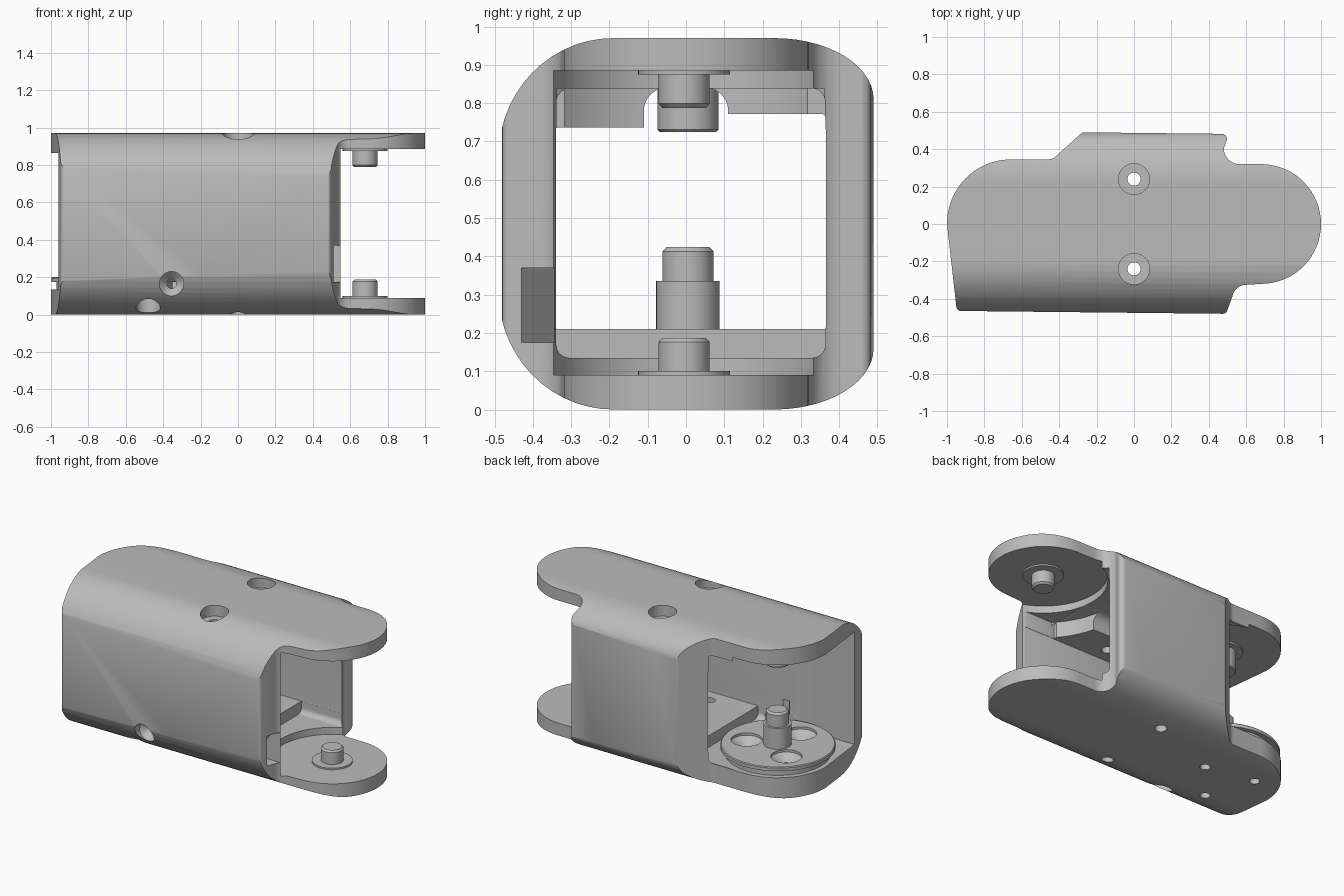
import bpy, bmesh, math
from mathutils import Matrix

cube = bpy.data.objects.get("Cube")
if cube:
    bpy.data.objects.remove(cube, do_unlink=True)

grey = bpy.data.materials.new("plain_grey")
grey.use_nodes = True
GREY = (0.5, 0.5, 0.5, 1)
grey.diffuse_color = GREY
grey.node_tree.nodes["Principled BSDF"].inputs["Base Color"].default_value = GREY


def make(name, verts, faces):
    mesh = bpy.data.meshes.new(name)
    mesh.from_pydata(verts, [], faces)
    bm = bmesh.new()
    bm.from_mesh(mesh)
    bmesh.ops.recalc_face_normals(bm, faces=bm.faces)
    bm.to_mesh(mesh)
    bm.free()
    mesh.materials.append(grey)
    ob = bpy.data.objects.new(name, mesh)
    bpy.context.collection.objects.link(ob)
    return ob


def prism(name, pts, axis, a, b):
    """Extrude a flat outline along x (points are y, z), y (x, z) or z (x, y)."""
    place = {"x": lambda p, t: (t, p[0], p[1]),
             "y": lambda p, t: (p[0], t, p[1]),
             "z": lambda p, t: (p[0], p[1], t)}[axis]
    n = len(pts)
    verts = [place(p, t) for t in (a, b) for p in pts]
    sides = [(i, (i + 1) % n, (i + 1) % n + n, i + n) for i in range(n)]
    return make(name, verts, sides + [tuple(range(n)), tuple(range(n, 2 * n))])


def lathe(name, profile, x, y, z=0, seg=48):
    """Closed solid turned about a vertical axis from (radius, height) points."""
    verts = [(x + r * math.cos(i * math.tau / seg), y + r * math.sin(i * math.tau / seg), z + h)
             for r, h in profile for i in range(seg)]
    faces = [(k * seg + i, k * seg + (i + 1) % seg, (k + 1) * seg + (i + 1) % seg, (k + 1) * seg + i)
             for k in range(len(profile) - 1) for i in range(seg)]
    last = (len(profile) - 1) * seg
    return make(name, verts, faces + [tuple(range(seg)), tuple(range(last, last + seg))])


def arc(cx, cy, rx, ry, start, end, n=14):
    angles = [math.radians(start + (end - start) * i / n) for i in range(n + 1)]
    return [(cx + rx * math.cos(t), cy + ry * math.sin(t)) for t in angles]


def rounded(y0, y1, z0, z1, r, s=None):
    """Rounded box section; r = radii on the low side, s = radii on the high side."""
    (ra, rb), (sa, sb) = r, s or r
    return (arc(y1 - sa, z1 - sb, sa, sb, 0, 90) + arc(y0 + ra, z1 - rb, ra, rb, 90, 180)
            + arc(y0 + ra, z0 + rb, ra, rb, 180, 270) + arc(y1 - sa, z0 + sb, sa, sb, 270, 360))


def boolean(ob, tool, operation="DIFFERENCE"):
    mod = ob.modifiers.new("cut", "BOOLEAN")
    mod.operation, mod.solver, mod.object = operation, "EXACT", tool
    tool.hide_render = True
    deps = bpy.context.evaluated_depsgraph_get()
    mesh = bpy.data.meshes.new_from_object(ob.evaluated_get(deps))
    ob.modifiers.remove(mod)
    ob.data = mesh
    bpy.data.objects.remove(tool, do_unlink=True)


RX, LX = 0.68, -0.66      # hinge axes at the two ends
parts = []

# Outer sleeve trimmed to the plan outline with a lug at each end
body = prism("sleeve_body", rounded(-0.49, 0.49, 0, 0.97, (0.3, 0.31), (0.26, 0.16)), "x", -1.1, 1.1)
outline = (arc(LX, 0, 0.34, 0.345, 180, 90, 20)
           + arc(-0.46, 0.405, 0.06, 0.06, 270, 315, 5)
           + arc(-0.265, 0.46, 0.03, 0.03, 135, 90, 4)
           + arc(0.47, 0.455, 0.027, 0.027, 90, -25, 6)
           + arc(0.565, 0.405, 0.085, 0.085, 180, 270, 10)
           + arc(RX, 0, 0.32, 0.32, 90, -90, 32)
           + arc(0.6, -0.4, 0.075, 0.075, 90, 170, 8)
           + arc(0.475, -0.455, 0.025, 0.025, -10, -90, 5)
           + arc(-0.925, -0.44, 0.025, 0.025, 270, 190, 5))
boolean(body, prism("plan_trim", outline, "z", -0.2, 1.2), "INTERSECT")

# Through opening, end pockets and ceiling relief
FILLET = (0.035, 0.035)
boolean(body, prism("opening", rounded(-0.34, 0.365, 0.21, 0.737, (0.004, 0.004)), "x", -1.2, 1.2))
boolean(body, prism("rear_relief", rounded(0.0, 0.364, 0.5, 0.772, (0.01, 0.01)), "x", -1.2, 1.2))
boolean(body, prism("cable_channel", rounded(-0.11, 0.11, 0.6, 0.84, (0.06, 0.06)), "x", -1.2, 1.2))
for x0, x1 in ((0.2, 1.2), (-1.2, -0.28)):
    boolean(body, prism("floor_pocket", rounded(-0.339, 0.364, 0.135, 0.6, FILLET), "x", x0, x1))
for x0, x1, cx in ((0.32, 1.2, RX), (-1.2, -0.3, LX)):
    boolean(body, prism("ceiling_pocket", rounded(-0.338, 0.363, 0.5, 0.839, FILLET), "x", x0, x1))
    sweep = arc(cx, 0, 0.48, 0.48, 0, 360, 64)[:-1]
    tool = prism("swing_relief", sweep, "z", 0.55, 0.838)
    boolean(tool, prism("swing_limit", rounded(-0.337, 0.362, 0.5, 0.9, FILLET), "x", -1.3, 1.3), "INTERSECT")
    boolean(body, tool)

# Clearances that thin the lugs
right_clear = arc(RX, 0, 0.37, 0.37, 90, 270, 40) + [(1.2, -0.37), (1.2, 0.37)]
left_clear = arc(LX, 0, 0.355, 0.355, -90, 90, 40) + [(-1.2, 0.355), (-1.2, -0.355)]
boolean(body, prism("right_clearance", right_clear, "z", 0.09, 0.885))
boolean(body, prism("left_clearance", left_clear, "z", 0.136, 0.865))

# Sloped slot in the end of the front wall
boolean(body, prism("wall_slot", [(0.6, 0.37), (0.5, 0.37), (0.35, 0.175), (0.6, 0.175)], "y", -0.43, -0.345))

# Screw holes: counterbored pair, underside hole, angled-corner hole
for y in (-0.24, 0.24):
    boolean(body, lathe("screw_hole", [(0.035, -0.1), (0.035, 0.9), (0.083, 0.9), (0.083, 1.1)], 0, y))
boolean(body, lathe("underside_hole", [(0.065, -0.1), (0.065, 0.11), (0.025, 0.11), (0.025, 0.3)], -0.48, -0.33))
corner = lathe("corner_hole", [(0.065, 0), (0.065, 0.1), (0.025, 0.14), (0.025, 0.3)], 0, 0)
corner.data.transform(Matrix.Translation((-0.355, -0.51, 0.165)) @ Matrix.Rotation(-math.pi / 2, 4, "X"))
boolean(body, corner)
parts.append(body)

# Turntable disc with grooved rim
disc = lathe("turntable_disc", [(0.31, 0.13), (0.31, 0.175), (0.338, 0.175), (0.338, 0.195), (0.333, 0.2)],
             LX, 0, seg=80)
for angle in (20, 140, 260):
    t = math.radians(angle)
    x, y = LX + 0.19 * math.cos(t), 0.19 * math.sin(t)
    boolean(disc, lathe("countersink", [(0.03, 0), (0.03, 0.145), (0.092, 0.185), (0.092, 0.3)], x, y))
    boolean(body, lathe("disc_screw_hole", [(0.03, -0.1), (0.03, 0.25)], x, y))
parts.append(disc)

# Stepped lower pivot and upper pivot at the left end
parts.append(lathe("lower_stepped_pin", [(0.083, 0.19), (0.083, 0.335), (0.067, 0.335),
                                         (0.067, 0.413), (0.055, 0.425)], LX, 0.005))
parts.append(lathe("upper_left_pin", [(0.074, 0.725), (0.08, 0.731), (0.08, 0.855),
                                      (0.12, 0.855), (0.12, 0.868)], LX, 0.005))

# Mirrored pair of flanged pins on the right lugs
PIN = [(0.12, -0.003), (0.12, 0.01), (0.067, 0.01), (0.067, 0.086), (0.057, 0.097)]
parts.append(lathe("lower_right_pin", PIN, RX, -0.005, 0.09))
parts.append(lathe("upper_right_pin", [(r, -h) for r, h in PIN], RX, -0.005, 0.885))

# Smooth curved faces, keep hard edges
for ob in parts:
    bpy.ops.object.select_all(action="DESELECT")
    ob.select_set(True)
    bpy.context.view_layer.objects.active = ob
    bpy.ops.object.shade_smooth_by_angle(angle=math.radians(25))
